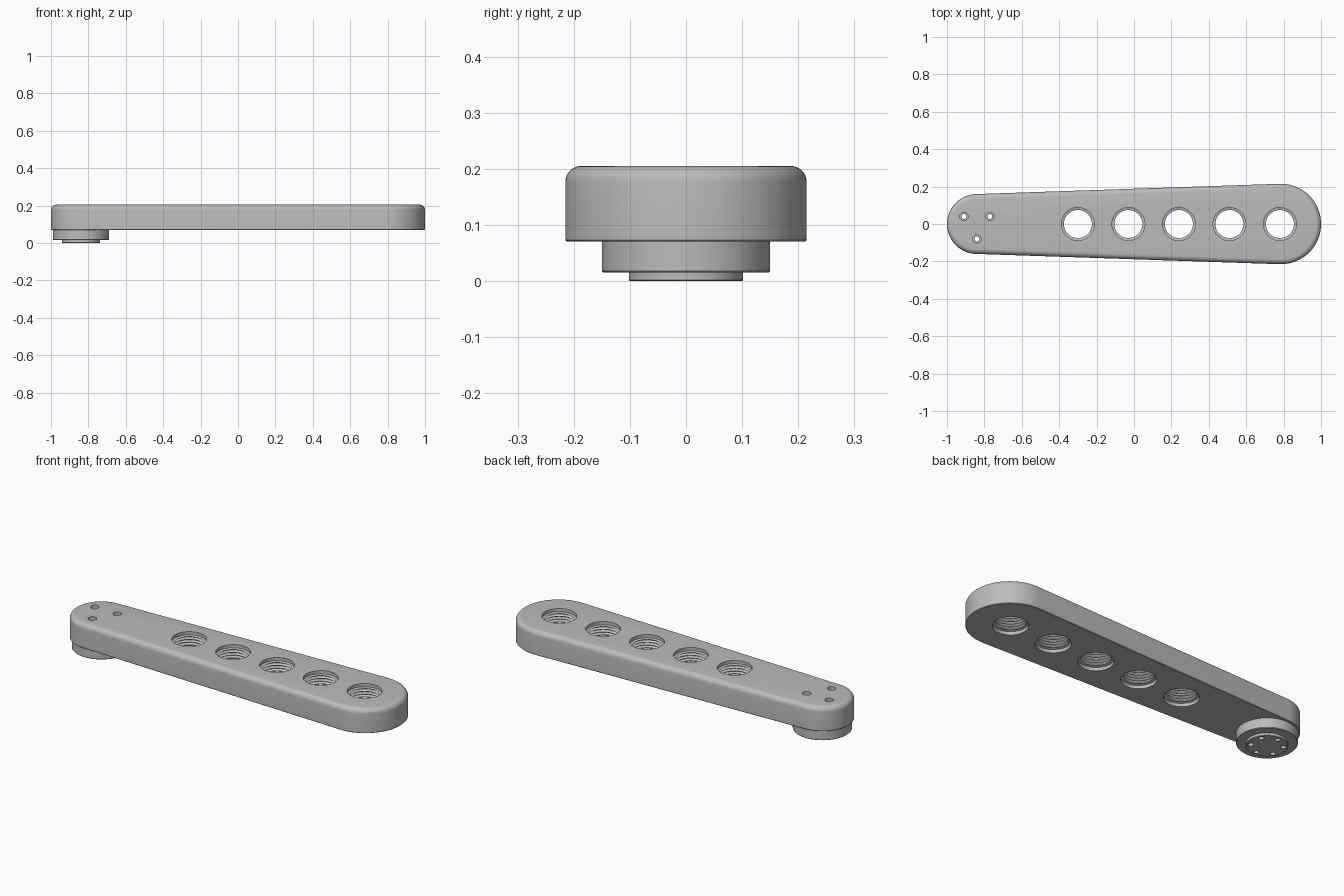
import bpy
import bmesh
from math import sin, cos, pi, asin, radians

if "Cube" in bpy.data.objects:
    bpy.data.objects.remove(bpy.data.objects["Cube"], do_unlink=True)

grey = bpy.data.materials.new("machined grey")
grey.use_nodes = True
grey.diffuse_color = (0.5, 0.5, 0.5, 1)
grey.node_tree.nodes["Principled BSDF"].inputs["Base Color"].default_value = (0.5, 0.5, 0.5, 1)

BOTTOM, TOP = 0.07, 0.205
SMALL_X, SMALL_R = -0.84, 0.16
LARGE_X, LARGE_R = 0.785, 0.215


def circle(x, y, r, n=48):
    return [(x + r * cos(2 * pi * i / n), y + r * sin(2 * pi * i / n)) for i in range(n)]


def arm_outline(inset, n=40):
    """Two round ends joined by their common tangents."""
    tilt = asin((LARGE_R - SMALL_R) / (LARGE_X - SMALL_X))
    half = pi / 2 + tilt
    pts = []
    for x, r, start, end in ((LARGE_X, LARGE_R, -half, half),
                             (SMALL_X, SMALL_R, half, 2 * pi - half)):
        for i in range(n + 1):
            a = start + (end - start) * i / n
            pts.append((x + (r - inset) * cos(a), (r - inset) * sin(a)))
    return pts


def stack(name, levels):
    """Solid through a list of (outline, z) sections, from low to high."""
    bm = bmesh.new()
    loops = [[bm.verts.new((x, y, z)) for x, y in outline] for outline, z in levels]
    for low, high in zip(loops, loops[1:]):
        for i in range(len(low)):
            j = (i + 1) % len(low)
            bm.faces.new((low[i], low[j], high[j], high[i]))
    bm.faces.new(loops[0][::-1])
    bm.faces.new(loops[-1])
    mesh = bpy.data.meshes.new(name)
    bm.to_mesh(mesh)
    bm.free()
    mesh.materials.append(grey)
    obj = bpy.data.objects.new(name, mesh)
    bpy.context.collection.objects.link(obj)
    return obj


def turned(name, x, y, profile, n=48):
    """Round solid from a profile of (radius, z) pairs."""
    return stack(name, [(circle(x, y, r, n), z) for r, z in profile])


def select(obj):
    bpy.ops.object.select_all(action='DESELECT')
    obj.select_set(True)
    bpy.context.view_layer.objects.active = obj


def cut(target, cutter):
    cutter.hide_render = True
    mod = target.modifiers.new("hole", 'BOOLEAN')
    mod.operation = 'DIFFERENCE'
    mod.solver = 'EXACT'
    mod.object = cutter
    select(target)
    bpy.ops.object.modifier_apply(modifier=mod.name)
    bpy.data.objects.remove(cutter, do_unlink=True)


# Tapered arm with a rounded upper edge
FILLET = 0.028
levels = [(arm_outline(0.003), BOTTOM), (arm_outline(0), BOTTOM + 0.003)]
for i in range(7):
    a = pi / 2 * i / 6
    levels.append((arm_outline(FILLET * (1 - cos(a))), TOP - FILLET * (1 - sin(a))))
arm = stack("arm", levels)

# Stepped hub under the narrow end
hub = turned("hub", SMALL_X, 0, [
    (0.1, 0), (0.102, 0.002), (0.102, 0.015), (0.147, 0.015),
    (0.15, 0.018), (0.15, BOTTOM)], 72)

# Five threaded holes with wider plain mouths
RIDGE, GROOVE, MOUTH, TURNS = 0.075, 0.086, 0.088, 6
thread_low, thread_high = BOTTOM + 0.022, TOP - 0.022
pitch = (thread_high - thread_low) / TURNS
for k in range(5):
    profile = [(MOUTH, BOTTOM - 0.02), (MOUTH, thread_low - 0.004), (RIDGE, thread_low)]
    for t in range(TURNS):
        z = thread_low + t * pitch
        profile += [(GROOVE, z + pitch / 2), (RIDGE, z + pitch)]
    profile += [(MOUTH, thread_high + 0.004), (MOUTH, TOP + 0.02)]
    cut(arm, turned("threaded_hole_cutter", -0.3 + 0.27 * k, 0, profile))

# Ring of screw holes: every second one runs through the arm
for k in range(6):
    a = radians(30 + 60 * k)
    x, y = SMALL_X + 0.08 * cos(a), 0.08 * sin(a)
    through = k % 2 == 0
    depth = BOTTOM + 0.02 if through else 0.03
    cut(hub, turned("hub_screw_cutter", x, y, [(0.013, -0.02), (0.013, depth)], 20))
    if through:
        cut(arm, turned("arm_screw_cutter", x, y, [
            (0.013, BOTTOM - 0.02), (0.013, TOP - 0.03),
            (0.022, TOP - 0.03), (0.022, TOP + 0.02)], 24))

for obj in (arm, hub):
    select(obj)
    bpy.ops.object.shade_smooth_by_angle(angle=radians(30))
